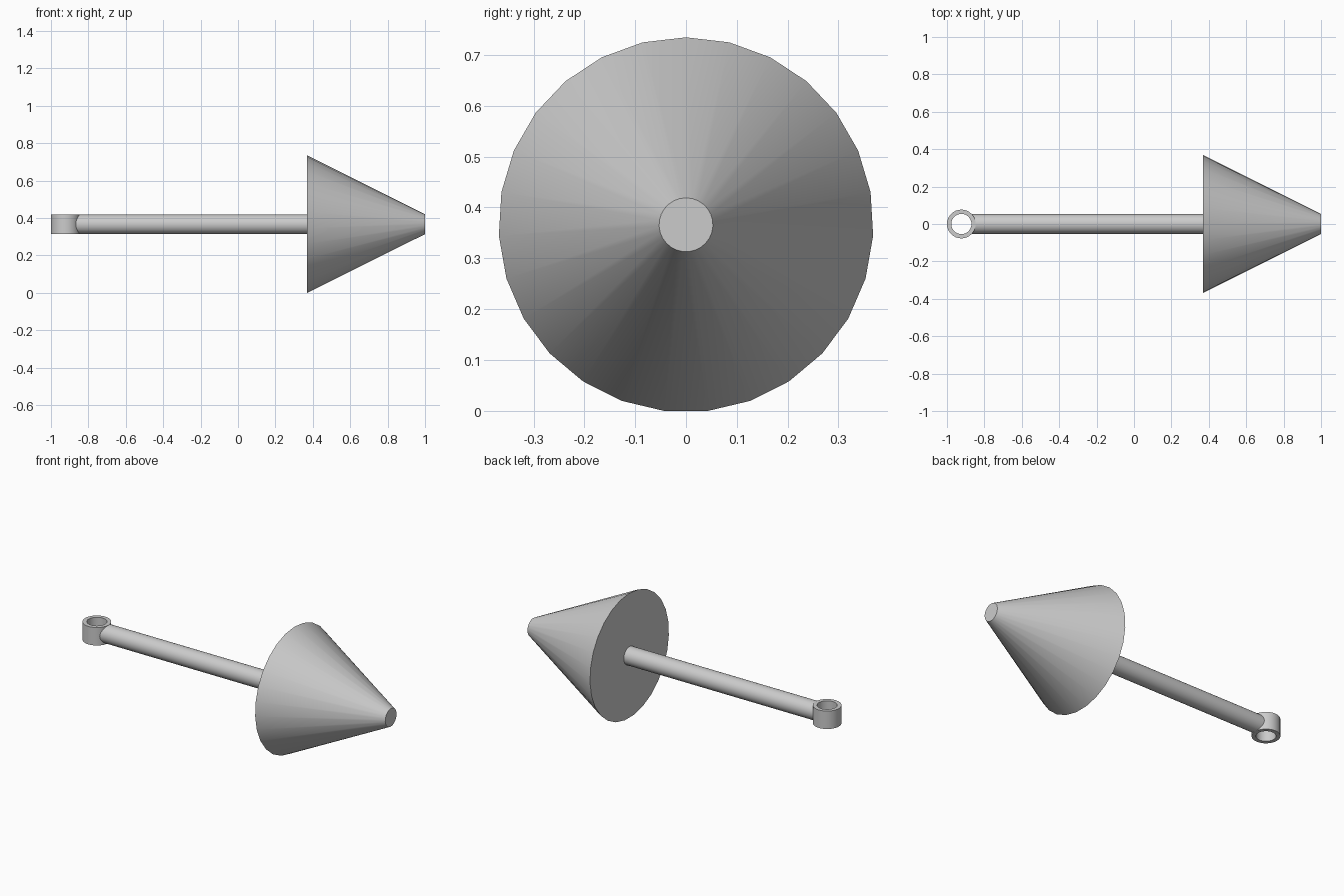
import bpy
import bmesh
import math
from mathutils import Matrix

cube = bpy.data.objects.get("Cube")
if cube:
    bpy.data.objects.remove(cube, do_unlink=True)

AXIS_Z = 0.366
ROD_R = 0.053

grey = bpy.data.materials.new("light_grey")
grey.use_nodes = True
colour = (0.6, 0.6, 0.6, 1)
grey.diffuse_color = colour
grey.node_tree.nodes["Principled BSDF"].inputs["Base Color"].default_value = colour


def finish(name, bm):
    """Turn a bmesh into a smooth-shaded object with sharp rims."""
    bmesh.ops.recalc_face_normals(bm, faces=bm.faces)
    mesh = bpy.data.meshes.new(name)
    bm.to_mesh(mesh)
    bm.free()
    mesh.materials.append(grey)
    obj = bpy.data.objects.new(name, mesh)
    bpy.context.collection.objects.link(obj)
    bpy.ops.object.select_all(action="DESELECT")
    obj.select_set(True)
    bpy.context.view_layer.objects.active = obj
    bpy.ops.object.shade_smooth_by_angle(angle=math.radians(35))
    return obj


def lathe(name, profile, sides, matrix, closed=False):
    """Sweep (radius, height) points around an axis; cap the ends if open."""
    bm = bmesh.new()
    rings = []
    for r, h in profile:
        ring = []
        for i in range(sides):
            a = math.tau * i / sides
            ring.append(bm.verts.new((r * math.cos(a), r * math.sin(a), h)))
        rings.append(ring)
    pairs = list(zip(rings, rings[1:]))
    if closed:
        pairs.append((rings[-1], rings[0]))
    else:
        bm.faces.new(rings[0])
        bm.faces.new(rings[-1])
    for lower, upper in pairs:
        for i in range(sides):
            j = (i + 1) % sides
            bm.faces.new((lower[i], lower[j], upper[j], upper[i]))
    bm.transform(matrix)
    return finish(name, bm)


# Axis along +x, with the first profile vertex pointing straight up
along_x = Matrix.Translation((0, 0, AXIS_Z)) @ Matrix(
    ((0, 0, 1, 0), (0, 1, 0, 0), (1, 0, 0, 0), (0, 0, 0, 1)))

# Truncated cone head
lathe("cone_head", [(0.3688, 0.37), (ROD_R, 1.0)], 27, along_x)

# Long rod, its end buried in the wall of the eye
lathe("rod", [(ROD_R, -0.868), (ROD_R, 0.37)], 27, along_x)

# Upright ring at the end of the rod
outer, inner = 0.077, 0.054
lathe("eye_ring",
      [(outer, -ROD_R), (outer, ROD_R), (inner, ROD_R), (inner, -ROD_R)],
      32, Matrix.Translation((-0.923, 0, AXIS_Z)), closed=True)
